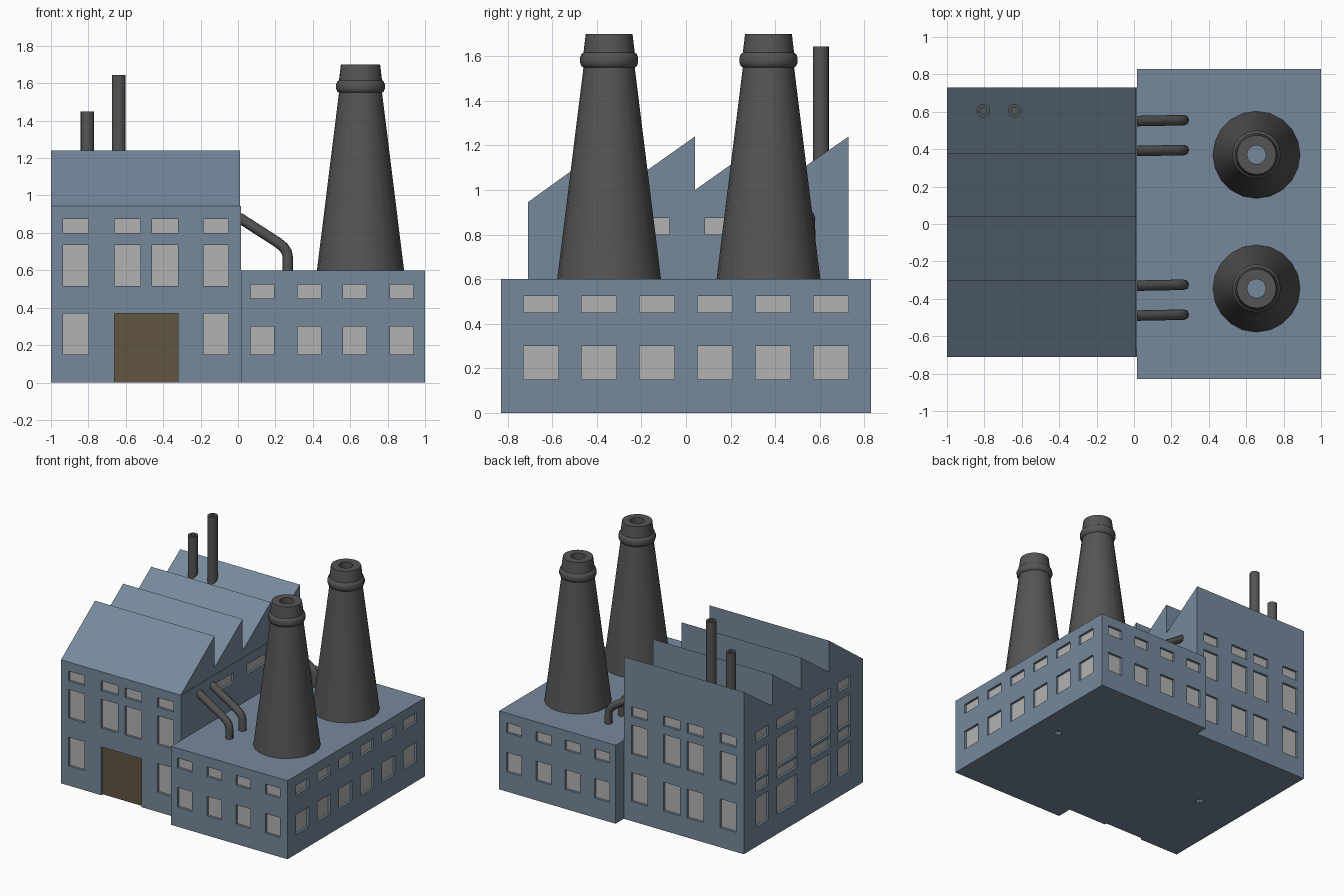
import bpy, bmesh, math
from mathutils import Vector

if "Cube" in bpy.data.objects:
    bpy.data.objects.remove(bpy.data.objects["Cube"])


def material(name, col):
    m = bpy.data.materials.new(name)
    m.diffuse_color = (*col, 1)
    m.use_nodes = True
    m.node_tree.nodes["Principled BSDF"].inputs["Base Color"].default_value = m.diffuse_color
    return m


BLUE = material("slate_blue", (0.18, 0.25, 0.33))
DARK = material("dark_metal", (0.09, 0.09, 0.09))
PANE = material("pane_grey", (0.45, 0.45, 0.45))
BROWN = material("door_brown", (0.12, 0.09, 0.05))
DEPTH = 0.02


def finish(name, bm, mat, smooth=False):
    bmesh.ops.recalc_face_normals(bm, faces=bm.faces)
    me = bpy.data.meshes.new(name)
    bm.to_mesh(me)
    bm.free()
    ob = bpy.data.objects.new(name, me)
    bpy.context.collection.objects.link(ob)
    if mat:
        me.materials.append(mat)
    select(ob)
    if smooth:
        bpy.ops.object.shade_smooth_by_angle(angle=math.radians(35))
    return ob


def select(ob):
    bpy.ops.object.select_all(action='DESELECT')
    ob.select_set(True)
    bpy.context.view_layer.objects.active = ob


def boxes(name, spans, mat):
    """One object from a list of (low corner, high corner) boxes."""
    bm = bmesh.new()
    for lo, hi in spans:
        lo, hi = Vector(lo), Vector(hi)
        vs = bmesh.ops.create_cube(bm, size=1)['verts']
        for v in vs:
            v.co = Vector(c * (h - l) + (h + l) / 2 for c, l, h in zip(v.co, lo, hi))
    return finish(name, bm, mat)


def opening(axis, plane, sign, a, z, near, far):
    """Box in a wall, from near to far measured outward from the wall plane."""
    p, q = sorted((plane + sign * near, plane + sign * far))
    if axis == 'x':
        return (p, a[0], z[0]), (q, a[1], z[1])
    return (a[0], p, z[0]), (a[1], q, z[1])


def carve(body, spans):
    cutter = boxes("cutter", spans, None)
    cutter.hide_render = True
    mod = body.modifiers.new("openings", 'BOOLEAN')
    mod.operation, mod.solver, mod.object = 'DIFFERENCE', 'EXACT', cutter
    select(body)
    bpy.ops.object.modifier_apply(modifier=mod.name)
    bpy.data.objects.remove(cutter)


def lathe(name, profile, x, y, sides):
    """Closed (radius, z) loop turned about a vertical axis."""
    bm = bmesh.new()
    rings = []
    for i in range(sides):
        t = 2 * math.pi * i / sides
        rings.append([bm.verts.new((x + r * math.cos(t), y + r * math.sin(t), z)) for r, z in profile])
    n = len(profile)
    for i in range(sides):
        a, b = rings[i], rings[(i + 1) % sides]
        for k in range(n):
            m = (k + 1) % n
            bm.faces.new((a[k], b[k], b[m], a[m]))
    return finish(name, bm, DARK, True)


def grid(axis, plane, sign, columns, rows):
    return [(axis, plane, sign, a, z) for a in columns for z in rows]


# Main hall windows
LOWER, MIDDLE, UPPER, TOP = (0.15, 0.37), (0.42, 0.495), (0.515, 0.735), (0.80, 0.875)
cols = [(-0.935, -0.80), (-0.66, -0.52), (-0.46, -0.32), (-0.185, -0.05)]
side_in = [(-0.315, -0.075), (0.085, 0.33)]
side_all = [(-0.56, -0.41)] + side_in + [(0.43, 0.58)]
hall_windows = (grid('y', -0.71, -1, cols, [UPPER, TOP])
                + grid('y', -0.71, -1, [cols[0], cols[3]], [LOWER])
                + grid('y', 0.73, 1, cols, [LOWER, UPPER, TOP])
                + grid('x', -1, -1, side_all, [LOWER, MIDDLE, UPPER, TOP])
                + grid('x', 0.015, 1, side_in, [TOP]))

# Low annex windows
acols = [(c - 0.0625, c + 0.0625) for c in (0.13, 0.38, 0.625, 0.875)]
scols = [(c - 0.078, c + 0.078) for c in (-0.65, -0.39, -0.13, 0.13, 0.39, 0.65)]
arows = [(0.15, 0.30), (0.45, 0.525)]
annex_windows = (grid('y', -0.83, -1, acols, arows) + grid('y', 0.83, 1, acols, arows)
                 + grid('x', 1, 1, scols, arows))

# Walls with recessed openings, and small sockets in the underside
door = ('y', -0.71, -1, (-0.66, -0.32))
hall = boxes("main_hall", [((-1, -0.71, 0), (0.015, 0.73, 0.945))], BLUE)
carve(hall, [opening(*w, -DEPTH, 0.02) for w in hall_windows]
      + [opening(*door, (-0.05, 0.37), -DEPTH, 0.02),
         ((-0.65, -0.03, -0.05), (-0.605, 0.015, 0.03))])
annex = boxes("low_annex", [((0.015, -0.83, 0), (1, 0.83, 0.6))], BLUE)
carve(annex, [opening(*w, -DEPTH, 0.02) for w in annex_windows]
      + [((0.775, 0.065, -0.05), (0.82, 0.11, 0.03))])

# Panes and door
boxes("hall_windows", [opening(*w, -DEPTH - 0.01, -DEPTH + 0.002) for w in hall_windows], PANE)
boxes("annex_windows", [opening(*w, -DEPTH - 0.01, -DEPTH + 0.002) for w in annex_windows], PANE)
boxes("loading_door", [opening(*door, (0, 0.37), -DEPTH - 0.01, -DEPTH + 0.002)], BROWN)

# Sawtooth roof
outline = [(-0.71, 0.945), (-0.30, 1.24), (-0.30, 1.0), (0.04, 1.24), (0.04, 1.0),
           (0.38, 1.24), (0.38, 1.0), (0.73, 1.24), (0.73, 0.945)]
bm = bmesh.new()
f = bm.faces.new([bm.verts.new((-1, y, z)) for y, z in outline])
ext = bmesh.ops.extrude_face_region(bm, geom=[f])['geom']
bmesh.ops.translate(bm, vec=(1.012, 0, 0), verts=[v for v in ext if isinstance(v, bmesh.types.BMVert)])
finish("sawtooth_roof", bm, BLUE)

# Large tapered chimneys with rounded collar and open bore
stack = [(0.233, 0.6), (0.115, 1.55), (0.124, 1.556), (0.13, 1.57), (0.13, 1.595), (0.124, 1.61),
         (0.115, 1.616), (0.105, 1.70), (0.05, 1.70), (0.05, 0.6)]
for name, y in (("front_chimney", -0.345), ("back_chimney", 0.37)):
    lathe(name, stack, 0.655, y, 20)

# Thin roof flues
for name, x, top in (("short_flue", -0.805, 1.45), ("tall_flue", -0.638, 1.645)):
    lathe(name, [(0.036, 0.94), (0.036, top), (0.018, top), (0.018, 0.94)], x, 0.605, 16)

# Bent pipes between hall wall and annex roof
for i, y in enumerate((-0.49, -0.33, 0.39, 0.55)):
    cu = bpy.data.curves.new("bent_pipe", 'CURVE')
    cu.dimensions = '3D'
    cu.bevel_depth, cu.bevel_resolution, cu.use_fill_caps = 0.028, 2, True
    path = [(0.005, 0.882), (0.215, 0.747), (0.245, 0.722), (0.262, 0.695), (0.267, 0.66), (0.267, 0.59)]
    sp = cu.splines.new('POLY')
    sp.points.add(len(path) - 1)
    for p, (x, z) in zip(sp.points, path):
        p.co = (x, y + 0.02 * x, z, 1)
    cu.materials.append(DARK)
    ob = bpy.data.objects.new(f"bent_pipe_{i + 1}", cu)
    bpy.context.collection.objects.link(ob)
    select(ob)
    bpy.ops.object.convert(target='MESH')
    bpy.ops.object.shade_smooth_by_angle(angle=math.radians(50))
